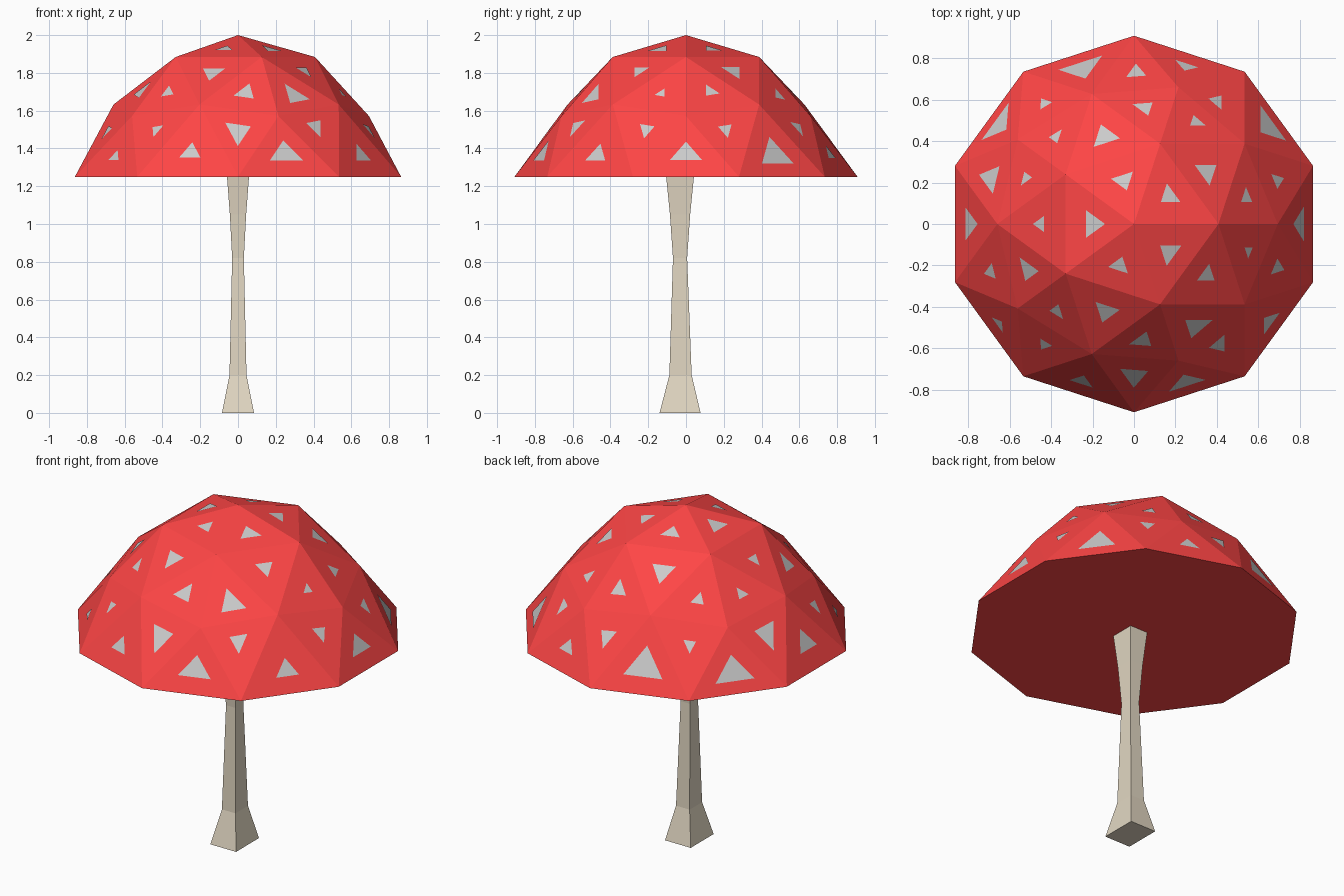
import bpy, bmesh
from mathutils import Vector
from mathutils.bvhtree import BVHTree

if "Cube" in bpy.data.objects:
    bpy.data.objects.remove(bpy.data.objects["Cube"])


def material(name, color):
    m = bpy.data.materials.new(name)
    m.diffuse_color = (*color, 1)
    m.use_nodes = True
    m.node_tree.nodes["Principled BSDF"].inputs["Base Color"].default_value = m.diffuse_color
    return m


def make_object(name, bm, mat):
    mesh = bpy.data.meshes.new(name)
    bm.to_mesh(mesh)
    ob = bpy.data.objects.new(name, mesh)
    bpy.context.collection.objects.link(ob)
    mesh.materials.append(mat)
    return ob


red = material("cap_red", (1.0, 0.06, 0.06))
pale = material("spot_pale", (0.8, 0.8, 0.8))
tan = material("stem_tan", (0.76, 0.68, 0.54))

# Cap: upper half of an icosphere with a flared rim and flat underside
R, RIM, RIM_Z = 0.775, 0.908, 1.25
cap = bmesh.new()
bmesh.ops.create_icosphere(cap, subdivisions=2, radius=1)
bmesh.ops.delete(cap, geom=[v for v in cap.verts if v.co.z < -0.01], context='VERTS')
for v in cap.verts:
    if v.co.z < 0.01:
        v.co = Vector((v.co.x, v.co.y, 0)).normalized() * RIM
        v.co.z = RIM_Z
    else:
        v.co = v.co * R + Vector((0, 0, 2 - R))
bmesh.ops.holes_fill(cap, edges=[e for e in cap.edges if e.is_boundary], sides=0)
bmesh.ops.recalc_face_normals(cap, faces=cap.faces[:])
cap.faces.ensure_lookup_table()
make_object("cap", cap, red)

# Spots: one small triangle per facet, given as plan x, plan y, width
SPOTS = [
    (-.25, .75, .17), (.01, .73, .10), (.25, .76, .09), (.40, .59, .085),
    (.65, .47, .16), (.69, .21, .08), (.80, 0, .13), (.69, -.21, .085),
    (.65, -.47, .10), (.41, -.58, .10), (.25, -.76, .143), (0, -.73, .14),
    (-.25, -.755, .09), (-.43, -.58, .07), (-.65, -.48, .07), (-.69, -.23, .08),
    (-.79, 0, .12), (-.69, .22, .14), (-.65, .48, .17), (-.43, .58, .07),
    (.54, .13, .08), (.30, .49, .08), (.05, .56, .10), (-.375, .42, .075),
    (-.52, .22, .07), (-.51, -.22, .12), (-.37, -.42, .08), (.04, -.56, .11),
    (.30, -.49, .14), (.55, -.13, .06), (.35, .25, .11), (-.14, .42, .12),
    (-.45, 0, .07), (-.135, -.42, .11), (.35, -.245, .09), (.17, .135, .10),
    (-.05, .21, .10), (-.20, 0, .12), (-.07, -.20, .09), (.17, -.135, .11),
]
tree = BVHTree.FromBMesh(cap)
spots = bmesh.new()
for x, y, w in SPOTS:
    hit, normal, index, _ = tree.ray_cast(Vector((x, y, 3)), Vector((0, 0, -1)))
    if hit is None:
        continue
    face = cap.faces[index]
    mid = face.calc_center_median()
    k = w / 0.43
    spots.faces.new([spots.verts.new(hit + (v.co - mid) * k + normal * 0.003)
                     for v in face.verts])
make_object("cap_spots", spots, pale)

# Stem: square section lofted through levels (z, half width, y min, y max)
LEVELS = [(0, .085, -.14, .077), (.2, .045, -.088, .03), (.82, .031, -.069, .006),
          (1.05, .043, -.085, .022), (1.26, .059, -.106, .043)]
stem = bmesh.new()
rings = [[stem.verts.new(p) for p in ((-h, a, z), (h, a, z), (h, b, z), (-h, b, z))]
         for z, h, a, b in LEVELS]
for lo, hi in zip(rings, rings[1:]):
    for i in range(4):
        j = (i + 1) % 4
        stem.faces.new((lo[i], lo[j], hi[j], hi[i]))
stem.faces.new(rings[0][::-1])
stem.faces.new(rings[-1])
make_object("stem", stem, tan)
